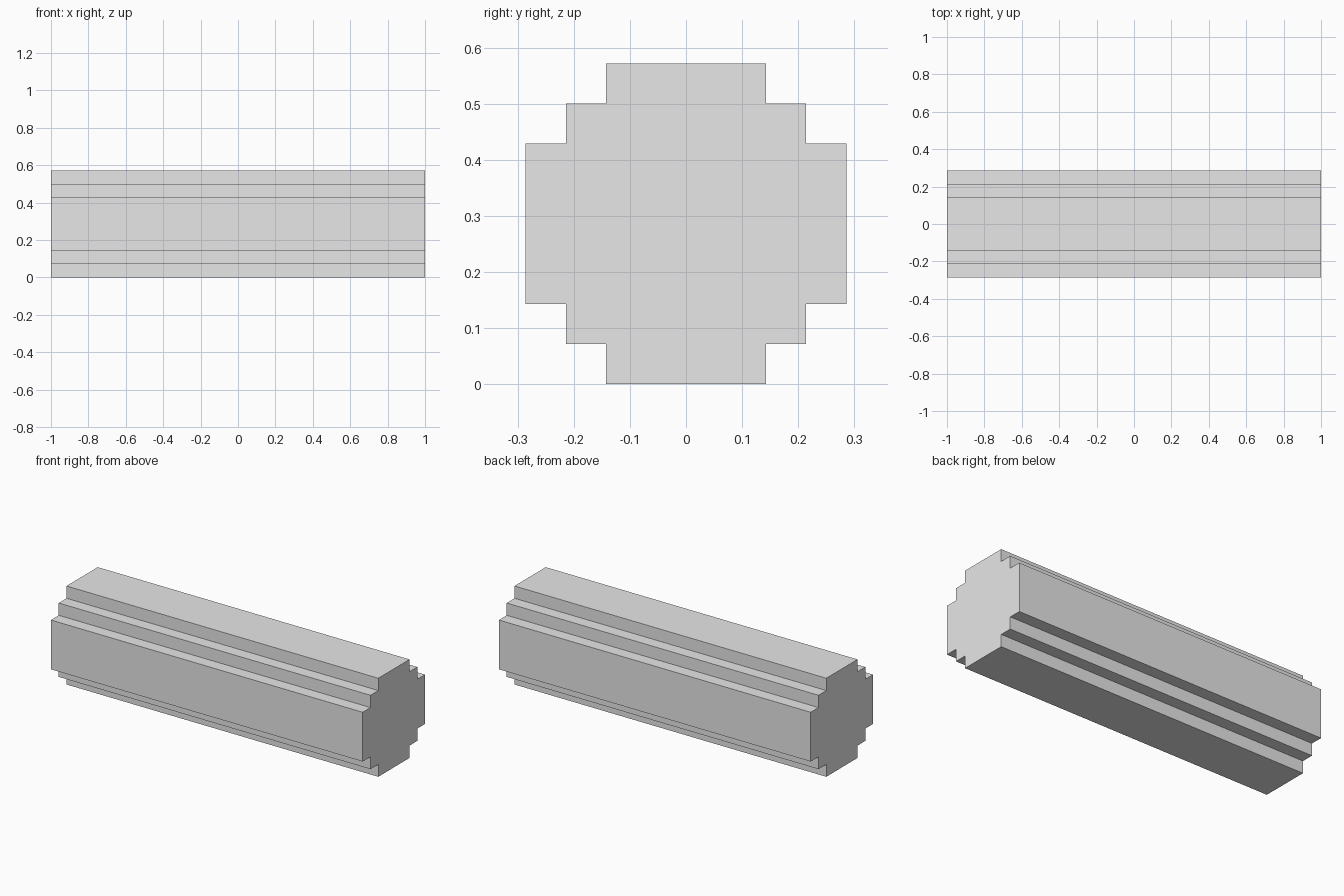
import bpy
import bmesh

cube = bpy.data.objects.get("Cube")
if cube:
    bpy.data.objects.remove(cube, do_unlink=True)

STEP = 1 / 14          # size of one stair step in the cross-section
HALF_LENGTH = 1.0

# Single flat colour
grey = bpy.data.materials.new("light_grey")
grey.use_nodes = True
colour = (0.8, 0.8, 0.8, 1)
grey.diffuse_color = colour
grey.node_tree.nodes["Principled BSDF"].inputs["Base Color"].default_value = colour

# One quarter of the stepped outline, in steps from the centre
quarter = [(4, 2), (3, 2), (3, 3), (2, 3), (2, 4)]

# Turn the quarter about the centre to close the outline
outline = []
for turn in range(4):
    for y, z in quarter:
        for _ in range(turn):
            y, z = -z, y
        outline.append((y * STEP, (z + 4) * STEP))

# Stepped log: end profile extruded along x
bm = bmesh.new()
end = bm.faces.new([bm.verts.new((-HALF_LENGTH, y, z)) for y, z in outline])
extruded = bmesh.ops.extrude_face_region(bm, geom=[end], use_keep_orig=True)
moved = [v for v in extruded["geom"] if isinstance(v, bmesh.types.BMVert)]
bmesh.ops.translate(bm, verts=moved, vec=(2 * HALF_LENGTH, 0, 0))
bmesh.ops.recalc_face_normals(bm, faces=bm.faces)

mesh = bpy.data.meshes.new("stepped_log")
bm.to_mesh(mesh)
bm.free()
mesh.materials.append(grey)
log = bpy.data.objects.new("stepped_log", mesh)
bpy.context.collection.objects.link(log)
